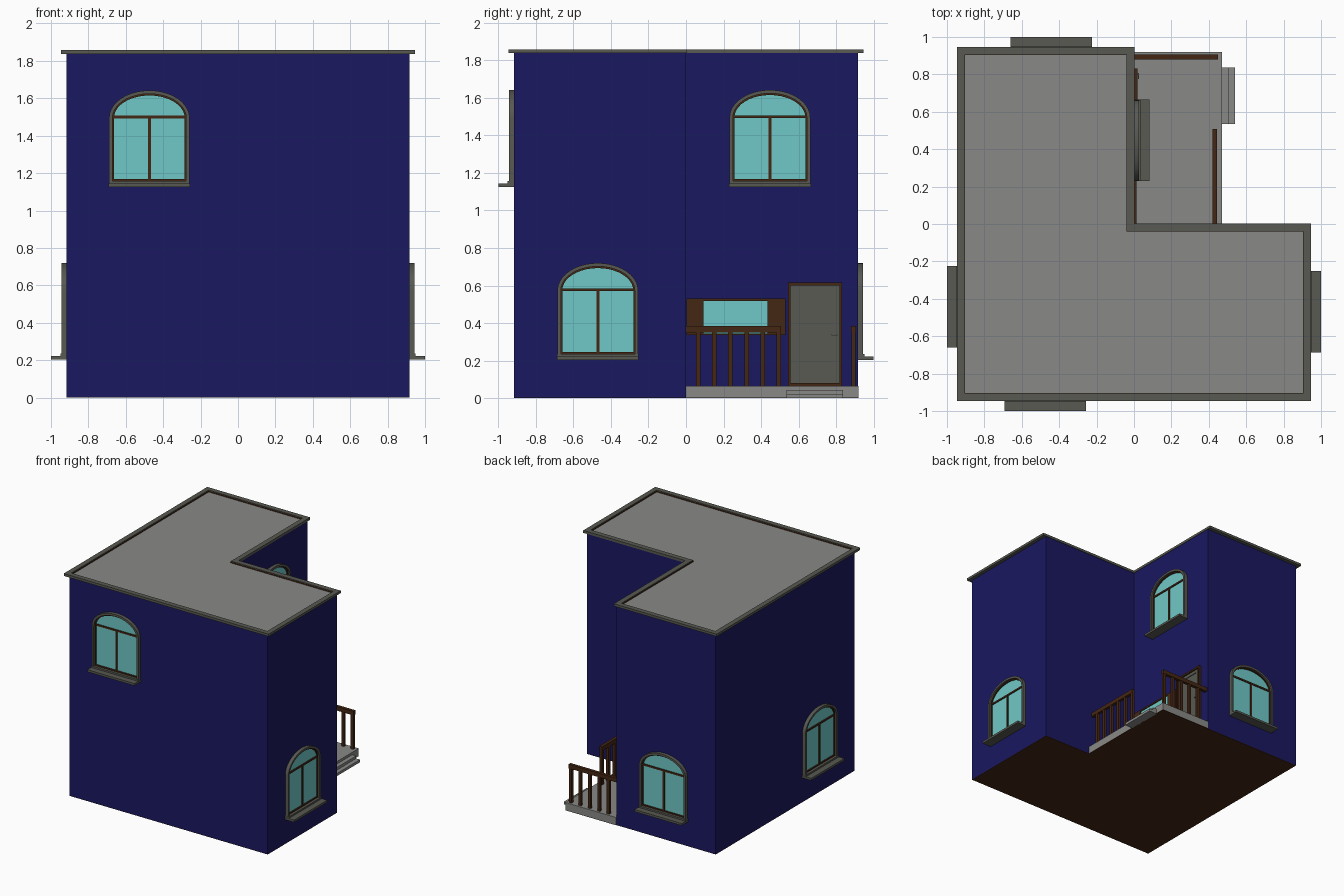
import bpy, bmesh, math
from mathutils import Matrix, Vector

if "Cube" in bpy.data.objects:
    bpy.data.objects.remove(bpy.data.objects["Cube"])


def mat(name, rgb):
    m = bpy.data.materials.new(name)
    m.diffuse_color = (*rgb, 1)
    m.use_nodes = True
    m.node_tree.nodes["Principled BSDF"].inputs["Base Color"].default_value = m.diffuse_color
    return m


NAVY = mat("navy", (0.010, 0.009, 0.115))
BROWN = mat("brown", (0.060, 0.020, 0.007))
GLASS = mat("glass", (0.16, 0.58, 0.57))
STONE = mat("stone", (0.100, 0.100, 0.085))
GREY = mat("grey", (0.25, 0.25, 0.245))


def finish(name, bm, material, rot=0, loc=(0, 0, 0)):
    bmesh.ops.recalc_face_normals(bm, faces=bm.faces)
    me = bpy.data.meshes.new(name)
    bm.to_mesh(me)
    bm.free()
    me.materials.append(material)
    ob = bpy.data.objects.new(name, me)
    bpy.context.collection.objects.link(ob)
    ob.matrix_world = Matrix.Translation(loc) @ Matrix.Rotation(math.radians(rot), 4, 'Z')
    return ob


def prism(name, outer, d0, d1, material, inner=None, upright=False, rot=0, loc=(0, 0, 0)):
    """Extrude an outline (with an optional matching hole) from d0 to d1.
    Upright outlines lie in the wall plane and extrude towards -y."""
    bm = bmesh.new()

    def loop(pts, d):
        return [bm.verts.new((a, -d, b) if upright else (a, b, d)) for a, b in pts]

    def bridge(p, q):
        n = len(p)
        for i in range(n):
            j = (i + 1) % n
            bm.faces.new((p[i], p[j], q[j], q[i]))

    o0, o1 = loop(outer, d0), loop(outer, d1)
    bridge(o0, o1)
    if inner:
        i0, i1 = loop(inner, d0), loop(inner, d1)
        bridge(i0, i1)
        bridge(o0, i0)
        bridge(o1, i1)
    else:
        bm.faces.new(o0)
        bm.faces.new(o1)
    return finish(name, bm, material, rot, loc)


def boxes(name, spans, material, rot=0, loc=(0, 0, 0)):
    """One object made of boxes given as x0, x1, y0, y1, z0, z1."""
    bm = bmesh.new()
    for x0, x1, y0, y1, z0, z1 in spans:
        m = Matrix.Translation(((x0 + x1) / 2, (y0 + y1) / 2, (z0 + z1) / 2))
        m = m @ Matrix.Diagonal((x1 - x0, y1 - y0, z1 - z0, 1))
        bmesh.ops.create_cube(bm, size=1, matrix=m)
    return finish(name, bm, material, rot, loc)


def ell(a, n):
    return [(-a, -a), (a, -a), (a, n), (n, n), (n, a), (-a, a)]


def rect(x0, x1, z0, z1):
    return [(x0, z0), (x1, z0), (x1, z1), (x0, z1)]


def arch(half, bottom, spring, rise, n=20):
    pts = [(-half, bottom), (half, bottom)]
    return pts + [(half * math.cos(math.pi * i / n), spring + rise * math.sin(math.pi * i / n))
                  for i in range(n + 1)]


# House body, floor and flat roof with raised edge
prism("floor", ell(0.916, 0.0), 0, 0.003, BROWN)
prism("walls", ell(0.916, 0.0), 0.003, 1.84, NAVY)
prism("roof", ell(0.904, -0.038), 1.838, 1.843, GREY)
prism("roof_edge", ell(0.946, 0.004), 1.838, 1.858, STONE, inner=ell(0.905, -0.038))
prism("roof_edge_lining", ell(0.906, -0.037), 1.838, 1.852, BROWN, inner=ell(0.903, -0.040))


# Arched windows: frame, sash, glass, bars and sill
def window(name, x, y, z, rot):
    kw = dict(rot=rot, loc=(x, y, z))
    frame = prism(name + "_frame", arch(0.215, 0.02, 0.37, 0.146), -0.01, 0.028, STONE,
                  inner=arch(0.197, 0.03, 0.37, 0.128), upright=True, **kw)
    sash = prism(name + "_sash", arch(0.198, 0.028, 0.37, 0.129), -0.01, 0.014, BROWN,
                 inner=arch(0.189, 0.042, 0.37, 0.119), upright=True, **kw)
    prism(name + "_glass", arch(0.192, 0.035, 0.37, 0.123), -0.01, 0.005, GLASS, upright=True, **kw)
    boxes(name + "_bars", [(-0.19, 0.19, -0.013, 0, 0.367, 0.381),
                           (-0.008, 0.008, -0.012, 0, 0.04, 0.37)], BROWN, **kw)
    boxes(name + "_sill", [(-0.218, 0.218, -0.083, 0.005, 0, 0.018),
                           (-0.216, 0.216, -0.034, 0.005, 0.016, 0.032)], STONE, **kw)
    for ob in (frame, sash):
        bpy.ops.object.select_all(action='DESELECT')
        ob.select_set(True)
        bpy.context.view_layer.objects.active = ob
        bpy.ops.object.shade_smooth_by_angle(angle=math.radians(30))


window("front_window", -0.474, -0.916, 1.126, 0)
window("right_window", 0.916, -0.47, 0.204, 90)
window("left_window", -0.916, -0.442, 0.204, -90)
window("back_window", -0.442, 0.916, 0.204, 180)
window("porch_upper_window", 0, 0.447, 1.126, 90)

# Porch slab and steps
boxes("porch_base", [(0, 0.47, 0, 0.92, 0, 0.003)], BROWN)
boxes("porch_slab", [(0, 0.47, 0, 0.92, 0.003, 0.065)], GREY)
boxes("porch_steps", [(0.465, 0.505, 0.535, 0.837, 0, 0.044),
                      (0.465, 0.54, 0.535, 0.837, 0, 0.022)], GREY)

# Porch railings
side = [(0.419, 0.445, 0, 0.507, 0.35, 0.384)]
side += [(0.421, 0.443, y - 0.012, y + 0.012, 0.065, 0.352)
         for y in (0.065 + 0.086 * i for i in range(6))]
boxes("side_railing", side, BROWN)
back = [(0, 0.45, 0.879, 0.905, 0.35, 0.384)]
back += [(x - 0.012, x + 0.012, 0.881, 0.903, 0.065, 0.352)
         for x in (0.436 - 0.087 * i for i in range(5))]
boxes("back_railing", back, BROWN)

# Front door in the porch
kw = dict(upright=True, rot=90)
prism("door_frame", rect(0.543, 0.832, 0.065, 0.616), -0.01, 0.02, BROWN,
      inner=rect(0.558, 0.817, 0.08, 0.601), **kw)
prism("door_leaf", rect(0.557, 0.818, 0.079, 0.602), -0.01, 0.008, STONE, **kw)
prism("door_moulding", rect(0.567, 0.807, 0.09, 0.592), 0, 0.014, STONE,
      inner=rect(0.587, 0.787, 0.112, 0.57), **kw)
boxes("door_handle", [(0.008, 0.028, 0.800, 0.808, 0.335, 0.343),
                      (0.022, 0.028, 0.775, 0.808, 0.335, 0.343)], GREY)

# Wide porch window with broad side panels
prism("porch_window_frame", rect(0.003, 0.53, 0.337, 0.53), -0.01, 0.014, BROWN,
      inner=rect(0.093, 0.433, 0.345, 0.518), **kw)
prism("porch_window_glass", rect(0.09, 0.436, 0.34, 0.52), -0.01, 0.006, GLASS, **kw)
